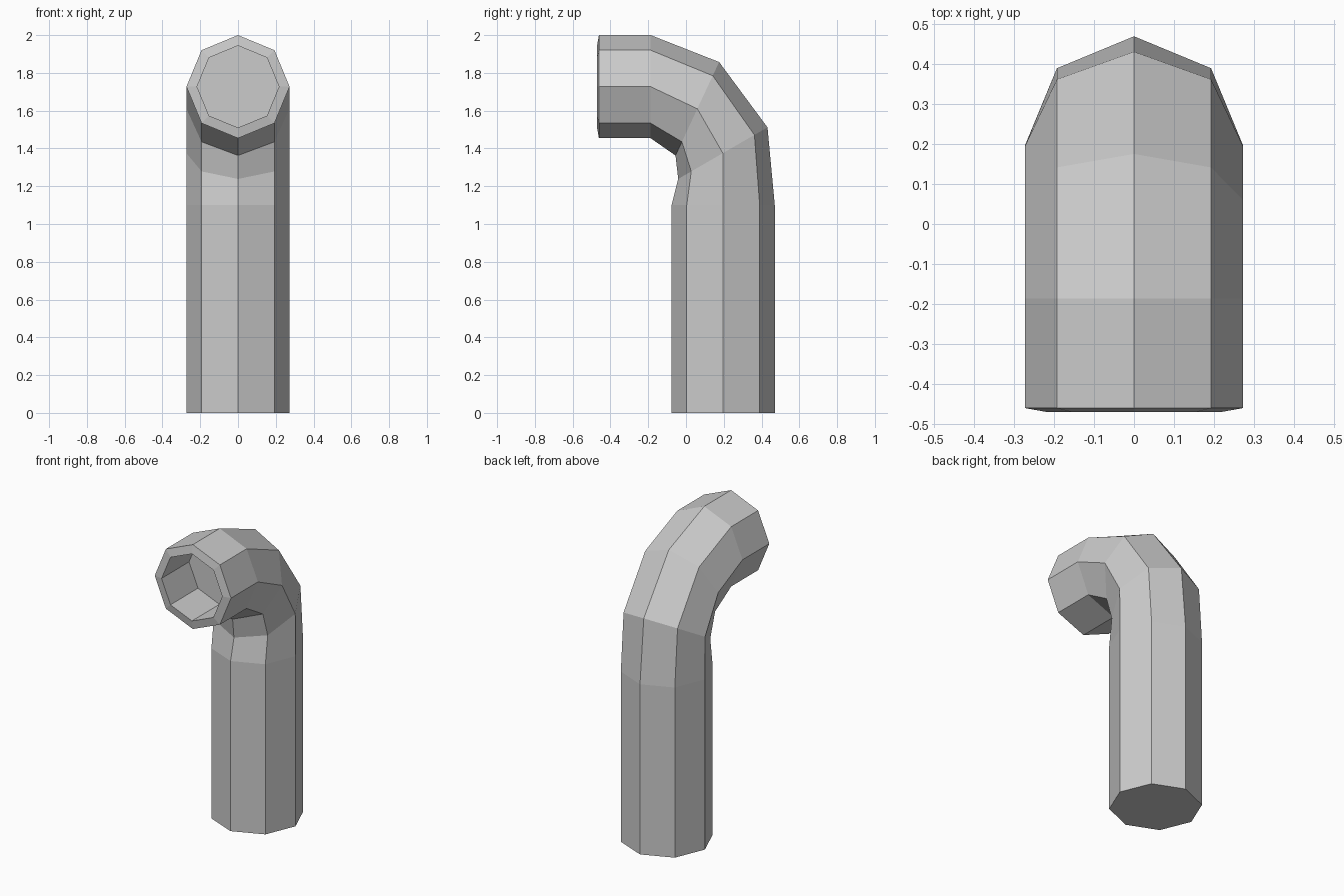
import bpy, bmesh
from math import sin, cos, tau, radians

if "Cube" in bpy.data.objects:
    bpy.data.objects.remove(bpy.data.objects["Cube"])

SIDES = 8
R = 0.273

# Path of the pipe: (y, z, tilt in degrees, radius); the last two are the lip and the recess floor
RINGS = [
    (0.197, 0.0, 0, R),
    (0.197, 1.10, 0, R),
    (0.195, 1.375, 30, R),
    (0.060, 1.61, 65, R),
    (-0.187, 1.727, 90, R),
    (-0.461, 1.727, 90, R),
    (-0.471, 1.727, 90, 0.217),
    (-0.190, 1.727, 90, 0.217),
]


def add_ring(bm, y, z, tilt, r):
    """Octagon in a plane tilted about the x axis."""
    t = radians(tilt)
    verts = []
    for i in range(SIDES):
        a = tau * i / SIDES
        u, v = r * cos(a), r * sin(a)
        verts.append(bm.verts.new((u, y + v * cos(t), z + v * sin(t))))
    return verts


bm = bmesh.new()
rings = [add_ring(bm, *ring) for ring in RINGS]

# Pipe walls, lip and inner wall
for low, high in zip(rings, rings[1:]):
    for i in range(SIDES):
        j = (i + 1) % SIDES
        bm.faces.new((low[i], low[j], high[j], high[i]))

# Closed foot and recess floor
bm.faces.new(rings[0][::-1])
bm.faces.new(rings[-1])
bmesh.ops.recalc_face_normals(bm, faces=bm.faces)

mesh = bpy.data.meshes.new("bent_vent_pipe")
bm.to_mesh(mesh)
bm.free()
pipe = bpy.data.objects.new("bent_vent_pipe", mesh)
bpy.context.collection.objects.link(pipe)
